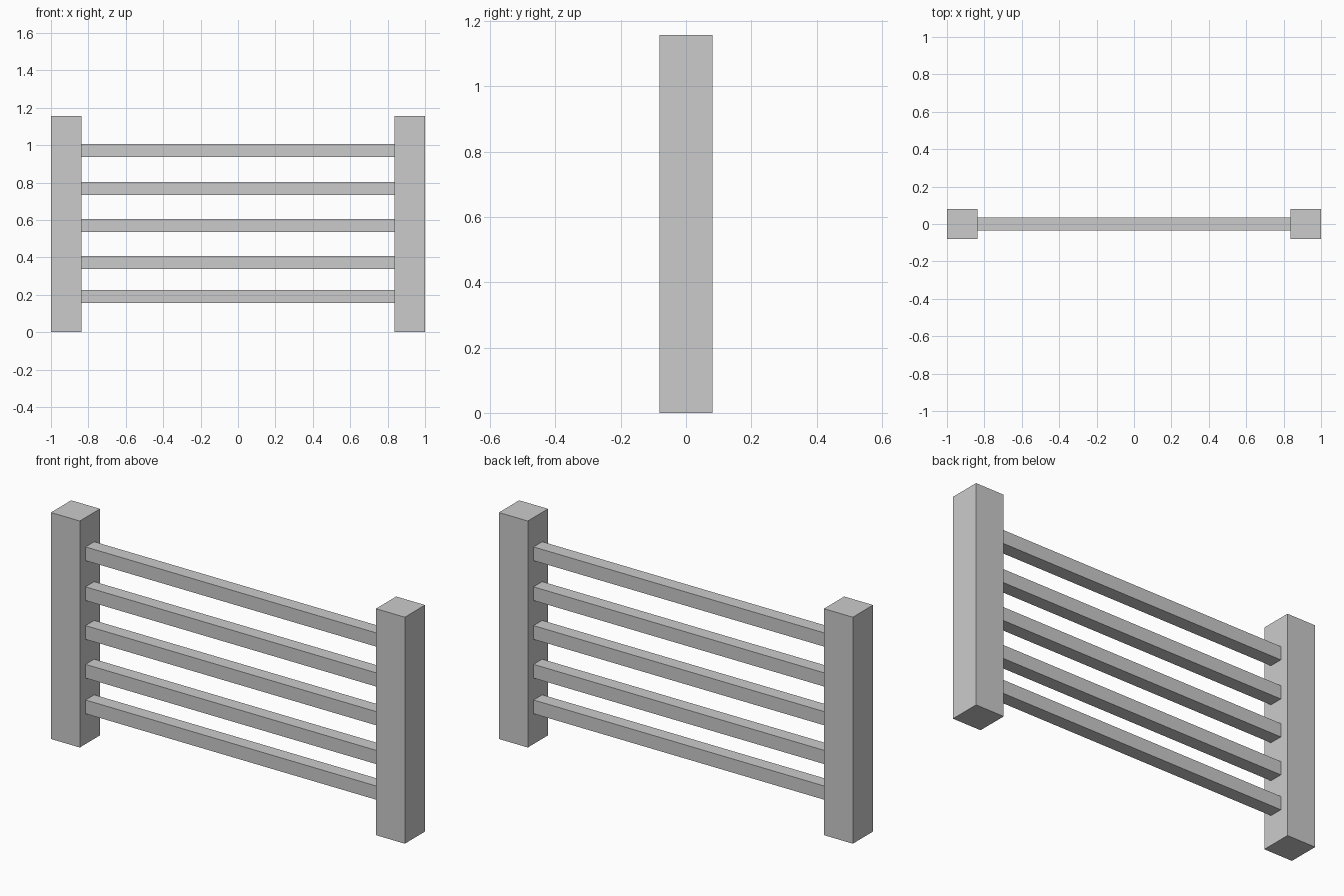
import bpy

if "Cube" in bpy.data.objects:
    bpy.data.objects.remove(bpy.data.objects["Cube"])

POST_W, POST_H = 0.163, 1.157
RAIL_T = 0.07
RAIL_Z = (0.19, 0.372, 0.57, 0.768, 0.972)


def box(name, size, centre):
    bpy.ops.mesh.primitive_cube_add(size=1, location=centre)
    obj = bpy.context.object
    obj.name = name
    obj.scale = size
    bpy.ops.object.transform_apply(location=False, rotation=False, scale=True)
    return obj


# Square posts at both ends
for side, sx in (("left", -1), ("right", 1)):
    box(f"{side}_post", (POST_W, POST_W, POST_H),
        (sx * (1 - POST_W / 2), 0, POST_H / 2))

# Horizontal rails spanning between the inner post faces
rail_length = 2 * (1 - POST_W)
for i, z in enumerate(RAIL_Z, 1):
    box(f"rail_{i}", (rail_length, RAIL_T, RAIL_T), (0, 0, z))
